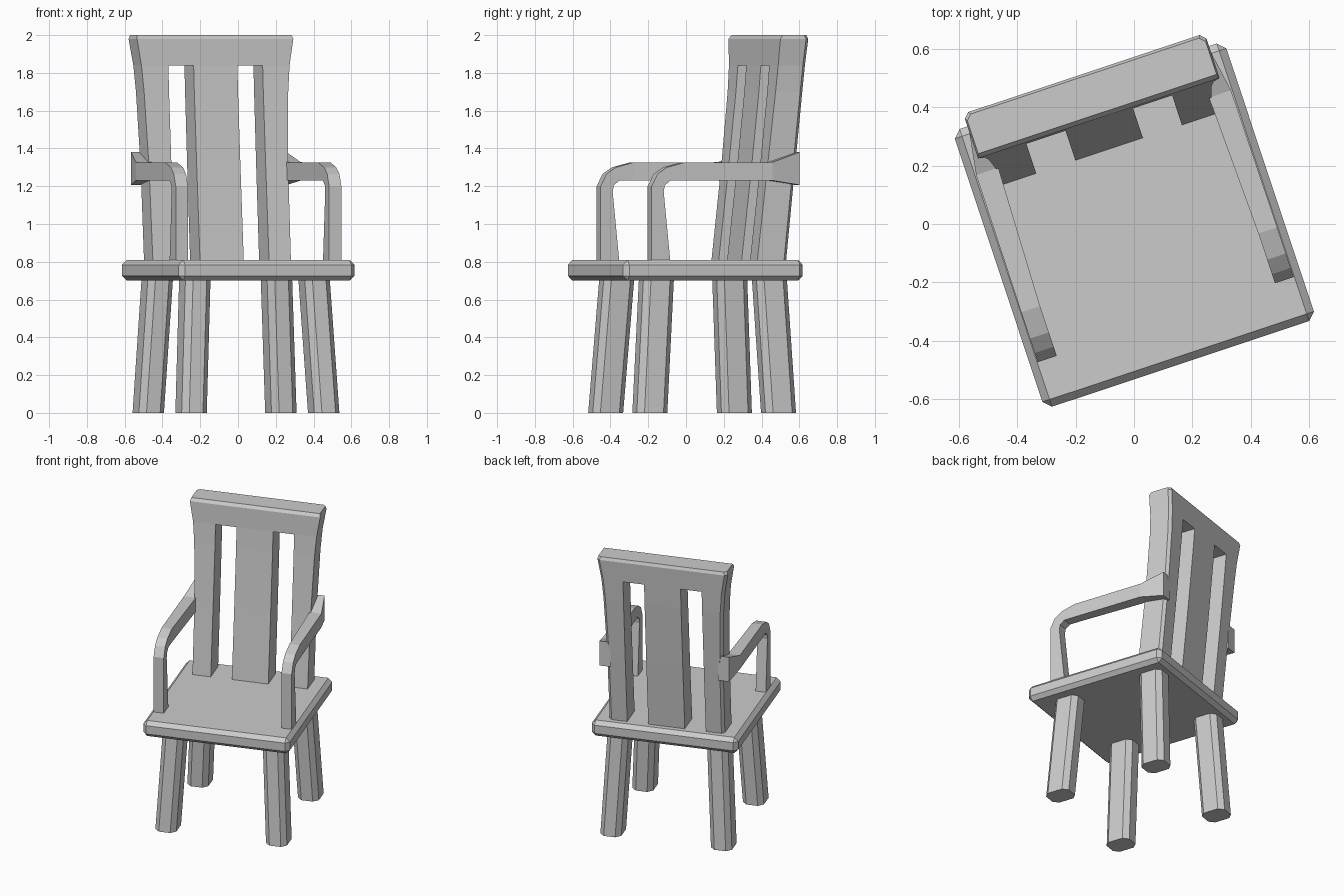
import bpy, bmesh, math

if "Cube" in bpy.data.objects:
    bpy.data.objects.remove(bpy.data.objects["Cube"])

TURN = math.radians(18.4)   # the whole chair is turned about z


def loft(name, rings):
    """Closed solid skinned through rings of equal point count."""
    bm = bmesh.new()
    loops = [[bm.verts.new(p) for p in ring] for ring in rings]
    n = len(rings[0])
    for a, b in zip(loops, loops[1:]):
        for i in range(n):
            j = (i + 1) % n
            bm.faces.new((a[i], a[j], b[j], b[i]))
    bm.faces.new(loops[0])
    bm.faces.new(loops[-1])
    bmesh.ops.recalc_face_normals(bm, faces=bm.faces)
    mesh = bpy.data.meshes.new(name)
    bm.to_mesh(mesh)
    bm.free()
    obj = bpy.data.objects.new(name, mesh)
    obj.rotation_euler.z = TURN
    bpy.context.collection.objects.link(obj)
    return obj


def rect(x0, x1, y0, y1, z):
    return [(x0, y0, z), (x1, y0, z), (x1, y1, z), (x0, y1, z)]


def octagon(cx, cy, w, d, c, z):
    pts = [(w - c, -d), (w, c - d), (w, d - c), (w - c, d),
           (c - w, d), (-w, d - c), (-w, c - d), (c - w, -d)]
    return [(cx + x, cy + y, z) for x, y in pts]


# Seat: chamfered slab
seat = loft("seat", [rect(-.49, .49, -.505, .497, z) for z in (.70, .81)])
bev = seat.modifiers.new("chamfer", 'BEVEL')
bev.width, bev.segments = .026, 1

# Legs: splayed, eight-sided
for s, side in ((-1, "left"), (1, "right")):
    for place, y0, y1 in (("front", -.325, -.275), ("back", .393, .354)):
        loft(f"{place}_{side}_leg", [octagon(s * .37, y0, .07, .085, .032, 0),
                                     octagon(s * .332, y1, .07, .085, .032, .72)])

# Backrest levels: z, front y, back y, half width
LEVELS = [(.78, .267, .434, .385), (1.3, .325, .485, .388),
          (1.7, .366, .521, .402), (1.84, .377, .532, .413)]

# Outer slats with a small chamfer on the rear outer edge
for s, side in ((-1, "left"), (1, "right")):
    loft(f"{side}_back_slat",
         [[(s * .263, f, z), (s * w, f, z), (s * w, b - .018, z),
           (s * (w - .018), b, z), (s * .263, b, z)] for z, f, b, w in LEVELS])
loft("middle_back_slat", [rect(-.122, .122, f, b, z) for z, f, b, w in LEVELS])

# Top rail
loft("top_rail",
     [[(-w, f, z), (w, f, z), (w, b - .018, z), (w - .018, b, z),
       (.018 - w, b, z), (-w, b - .018, z)]
      for z, f, b, w in (LEVELS[-1], (1.98, .382, .543, .436), (2.0, .397, .534, .43))])

# Armrests: outer and inner (y, z) along the bend, then inner and outer x
ARM = [(-.345, .79, -.24, .79, .394, .462), (-.345, 1.2, -.278, 1.17, .394, .462),
       (-.312, 1.265, -.272, 1.205, .394, .462), (-.26, 1.30, -.24, 1.23, .394, .462),
       (-.165, 1.325, -.16, 1.23, .394, .462), (.33, 1.327, .33, 1.23, .38, .46),
       (.488, 1.38, .488, 1.207, .36, .434)]
for s, side in ((-1, "left"), (1, "right")):
    loft(f"{side}_armrest",
         [[(s * x0, yo, zo), (s * x1, yo, zo), (s * x1, yi, zi), (s * x0, yi, zi)]
          for yo, zo, yi, zi, x0, x1 in ARM])
